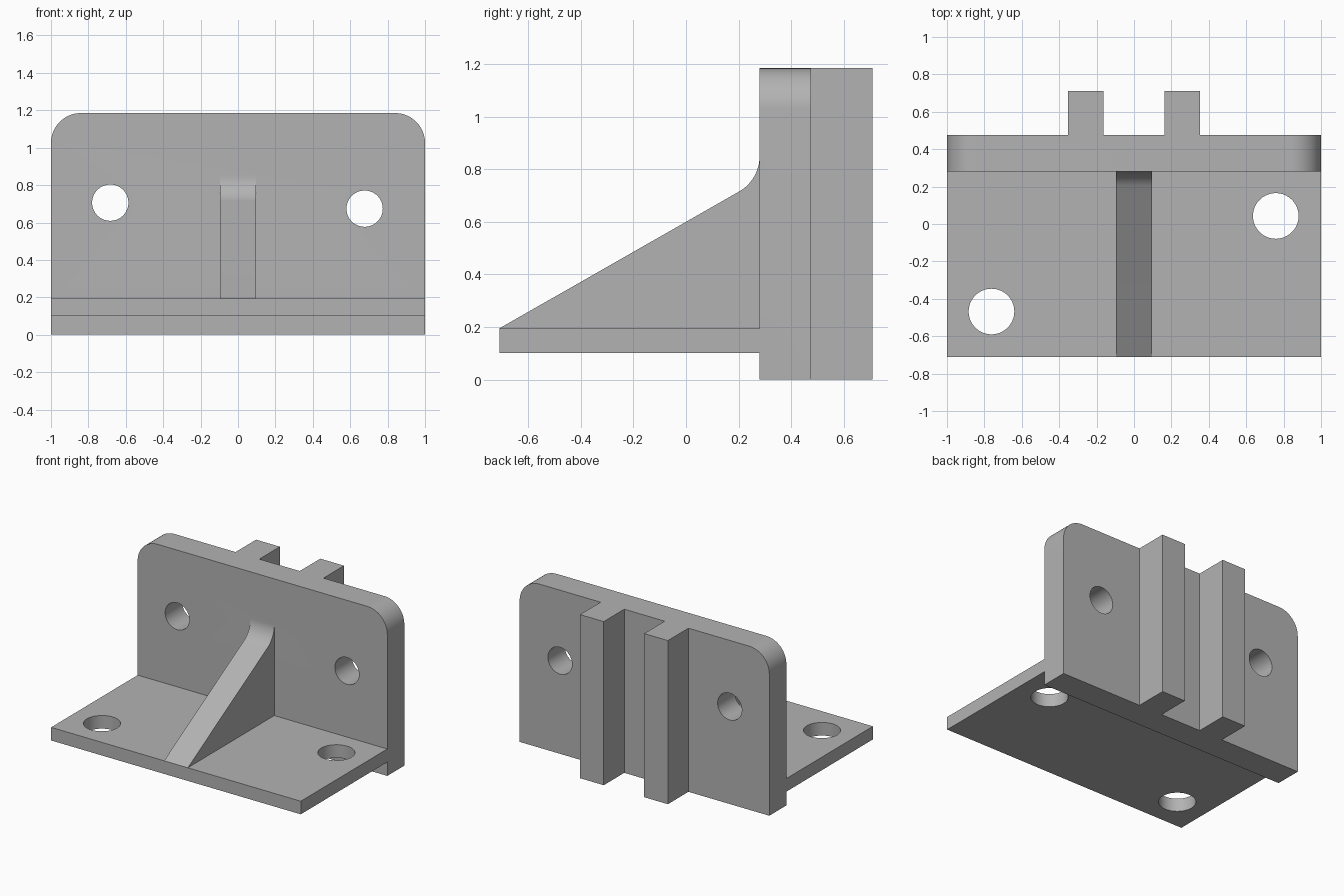
import bpy
import bmesh
from math import sin, cos, pi, radians
from mathutils import Matrix, Vector

cube = bpy.data.objects.get("Cube")
if cube:
    bpy.data.objects.remove(cube, do_unlink=True)

grey = bpy.data.materials.new("plain_grey")
grey.use_nodes = True
grey.diffuse_color = (0.45, 0.45, 0.45, 1)
grey.node_tree.nodes["Principled BSDF"].inputs["Base Color"].default_value = grey.diffuse_color

FRONT, BACK, TAIL = 0.28, 0.475, 0.71    # y of plate front, plate back, rail back
TOP, FLOOR, DECK = 1.185, 0.1, 0.195     # z of plate top, base underside, base top


def finish(name, bm):
    bmesh.ops.recalc_face_normals(bm, faces=bm.faces)
    mesh = bpy.data.meshes.new(name)
    bm.to_mesh(mesh)
    bm.free()
    mesh.materials.append(grey)
    obj = bpy.data.objects.new(name, mesh)
    bpy.context.collection.objects.link(obj)
    return obj


def prism(name, points, sweep):
    """Extrude a closed outline along a vector."""
    bm = bmesh.new()
    face = bm.faces.new([bm.verts.new(p) for p in points])
    new = bmesh.ops.extrude_face_region(bm, geom=[face])["geom"]
    moved = [v for v in new if isinstance(v, bmesh.types.BMVert)]
    bmesh.ops.translate(bm, verts=moved, vec=Vector(sweep))
    return finish(name, bm)


def box(name, x0, x1, y0, y1, z0, z1):
    outline = [(x0, y0, z0), (x1, y0, z0), (x1, y1, z0), (x0, y1, z0)]
    return prism(name, outline, (0, 0, z1 - z0))


def drill(name, centre, radius, axis):
    bm = bmesh.new()
    turn = Matrix.Rotation(pi / 2, 4, 'X') if axis == 'Y' else Matrix()
    bmesh.ops.create_cone(bm, cap_ends=True, segments=64, radius1=radius, radius2=radius,
                          depth=0.5, matrix=Matrix.Translation(centre) @ turn)
    return finish(name, bm)


def arc(cx, cz, r, start, end, steps=16):
    angles = [radians(start + (end - start) * i / steps) for i in range(steps + 1)]
    return [(cx + r * cos(a), cz + r * sin(a)) for a in angles]


# Upright plate with rounded top corners
r = 0.16
outline = [(-1, 0), (1, 0)] + arc(1 - r, TOP - r, r, 0, 90) + arc(r - 1, TOP - r, r, 90, 180)
bracket = prism("angle_bracket", [(x, FRONT, z) for x, z in outline], (0, BACK - FRONT, 0))

# Base shelf, reaching slightly into the plate
parts = [box("base_shelf", -1, 1, -TAIL, FRONT + 0.05, FLOOR, DECK)]

# Sloped rib with a fillet where it meets the plate
f = 0.155
side = [(-TAIL, DECK), *arc(FRONT - f, 0.85, f, -60, 0),
        (FRONT + 0.05, 0.85), (FRONT + 0.05, 0.15), (-0.6, 0.15)]
parts.append(prism("support_rib", [(-0.095, y, z) for y, z in side], (0.19, 0, 0)))

# Two vertical rails on the back
for name, x in (("left_rail", 0.257), ("right_rail", -0.257)):
    parts.append(box(name, x - 0.095, x + 0.095, BACK - 0.05, TAIL, 0, TOP))

# Bolt holes through the plate and the shelf
holes = [drill("plate_hole", (-0.683, 0.38, 0.706), 0.097, 'Y'),
         drill("plate_hole", (0.677, 0.38, 0.674), 0.097, 'Y'),
         drill("shelf_hole", (0.758, 0.043, 0.15), 0.122, 'Z'),
         drill("shelf_hole", (-0.762, -0.468, 0.15), 0.122, 'Z')]

# Merge everything into one solid
bpy.context.view_layer.objects.active = bracket
for group, operation in ((parts, 'UNION'), (holes, 'DIFFERENCE')):
    for tool in group:
        mod = bracket.modifiers.new(tool.name, 'BOOLEAN')
        mod.operation = operation
        mod.solver = 'EXACT'
        mod.object = tool
        bpy.ops.object.modifier_apply(modifier=mod.name)
        bpy.data.objects.remove(tool, do_unlink=True)

bpy.ops.object.select_all(action='DESELECT')
bracket.select_set(True)
bpy.ops.object.shade_smooth_by_angle(angle=radians(25))
